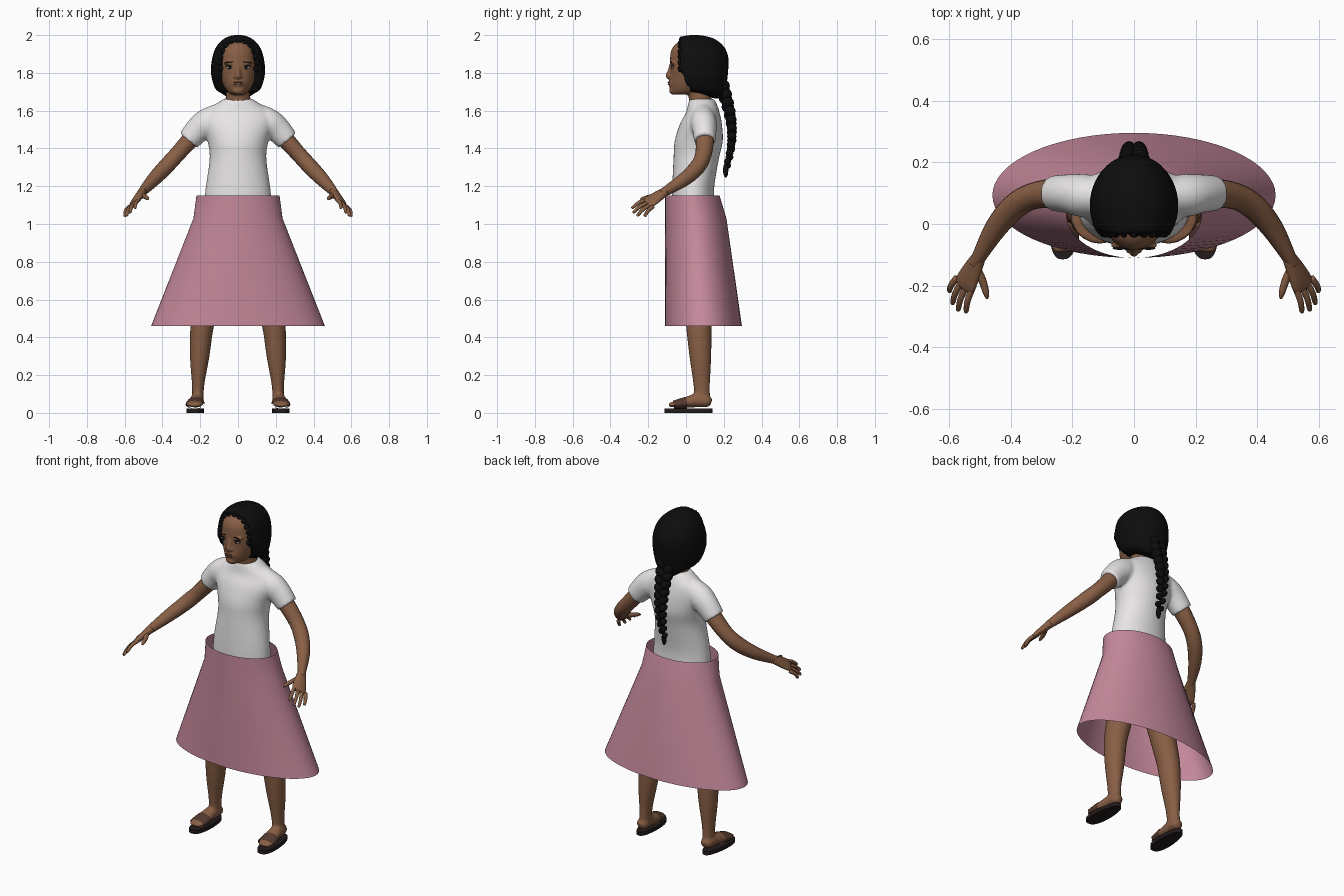
import bpy, bmesh, math, random
from mathutils import Vector, Matrix

random.seed(4)
if "Cube" in bpy.data.objects:
    bpy.data.objects.remove(bpy.data.objects["Cube"])


def material(name, r, g, b):
    m = bpy.data.materials.new(name)
    m.use_nodes = True
    m.diffuse_color = (r, g, b, 1)
    node = m.node_tree.nodes["Principled BSDF"]
    node.inputs["Base Color"].default_value = (r, g, b, 1)
    node.inputs["Roughness"].default_value = 0.8
    return m


SKIN = material("brown skin", .25, .115, .06)
SHIRT = material("white cotton", .82, .8, .8)
SKIRT = material("dusty pink", .56, .25, .33)
HAIR = material("black hair", .004, .004, .004)
SOLE = material("dark sole", .017, .011, .011)
STRAP = material("brown strap", .09, .042, .028)
LIPS = material("lip brown", .15, .06, .045)
EYE = material("eye white", .5, .47, .45)


def finish(name, mat, bm, smooth=True):
    bmesh.ops.recalc_face_normals(bm, faces=bm.faces)
    for f in bm.faces:
        f.smooth = smooth
    me = bpy.data.meshes.new(name)
    bm.to_mesh(me)
    bm.free()
    me.materials.append(mat)
    ob = bpy.data.objects.new(name, me)
    bpy.context.collection.objects.link(ob)
    return ob


def refine(rows, steps):
    """Smooth curve through rows of equal length."""
    out = []
    for i in range(len(rows) - 1):
        p, q = rows[i], rows[i + 1]
        o, r = rows[max(i - 1, 0)], rows[min(i + 2, len(rows) - 1)]
        for k in range(steps):
            t = k / steps
            out.append([b + t / 2 * (c - a + t * (2 * a - 5 * b + 4 * c - d + t * (3 * (b - c) + d - a)))
                        for a, b, c, d in zip(o, p, q, r)])
    return out + [list(rows[-1])]


def loft(name, mat, rings, side=1, n=20, ref=(0, 0, 1), steps=4, flat=False, caps=True, shape=None):
    """Tube through rings of (x, y, z, half width, half depth)."""
    rings = refine(rings, steps)
    bm, loops = bmesh.new(), []
    ref = Vector(ref)
    centres = [Vector(r[:3]) for r in rings]
    for i, r in enumerate(rings):
        if flat:
            u, v = Vector((1, 0, 0)), Vector((0, 1, 0))
        else:
            t = (centres[min(i + 1, len(rings) - 1)] - centres[max(i - 1, 0)]).normalized()
            u = ref.cross(t).normalized()
            v = t.cross(u)
        loop = []
        for k in range(n):
            a = math.tau * k / n
            p = centres[i] + u * r[3] * math.cos(a) + v * r[4] * math.sin(a)
            if shape:
                p = shape(p)
            loop.append(bm.verts.new((p.x * side, p.y, p.z)))
        loops.append(loop)
    for a, b in zip(loops, loops[1:]):
        for k in range(n):
            j = (k + 1) % n
            bm.faces.new((a[k], a[j], b[j], b[k]))
    if caps:
        bm.faces.new(loops[0])
        bm.faces.new(loops[-1])
    return finish(name, mat, bm)


def column(name, mat, rows, **kw):
    """Upright loft through rows of (z, half width, front y, back y)."""
    return loft(name, mat, [(0, (f + b) / 2, z, w, (b - f) / 2) for z, w, f, b in rows], flat=True, **kw)


def ball(name, mat, loc, scale, tilt=0.0):
    bm = bmesh.new()
    m = Matrix.Translation(loc) @ Matrix.Rotation(tilt, 4, "Y") @ Matrix.Diagonal((*scale, 1))
    bmesh.ops.create_uvsphere(bm, u_segments=16, v_segments=10, radius=1, matrix=m)
    return finish(name, mat, bm)


def fuse(parts, voxel):
    """Join overlapping parts into one continuous soft surface."""
    bpy.ops.object.select_all(action="DESELECT")
    for p in parts:
        p.select_set(True)
    bpy.context.view_layer.objects.active = parts[0]
    bpy.ops.object.join()
    re = parts[0].modifiers.new("Fuse", "REMESH")
    re.mode, re.voxel_size, re.use_smooth_shade = "VOXEL", voxel, True
    sm = parts[0].modifiers.new("Soften", "SMOOTH")
    sm.factor, sm.iterations = .5, 4


SIDES = ((1, "left"), (-1, "right"))

# Head with neck, nose, chin and brow ridge
head = [column("head", SKIN, [(1.685, .03, -.07, .03), (1.7, .054, -.081, .08), (1.74, .08, -.087, .14),
                              (1.8, .1, -.084, .17), (1.86, .108, -.085, .19), (1.92, .1, -.078, .18),
                              (1.96, .07, -.045, .14), (1.98, .02, .02, .08)], n=32),
        column("neck", SKIN, [(1.58, .07, .02, .14), (1.66, .066, .015, .135), (1.75, .062, 0, .13)]),
        loft("nose", SKIN, [(0, -.076, 1.85, .008, .01), (0, -.088, 1.81, .011, .01),
                            (0, -.094, 1.785, .014, .014), (0, -.085, 1.772, .01, .01)], ref=(0, 1, 0)),
        ball("chin", SKIN, (0, -.07, 1.706), (.03, .02, .02)),
        ball("muzzle", SKIN, (0, -.074, 1.744), (.036, .02, .024))]
for s, side in SIDES:
    head.append(ball("nostril", SKIN, (s * .015, -.085, 1.78), (.01, .012, .009)))
    head.append(ball("brow_ridge", SKIN, (s * .045, -.07, 1.852), (.034, .012, .009)))
fuse(head, .006)

# Face details
for s, side in SIDES:
    ball(side + "_eye", EYE, (s * .045, -.072, 1.829), (.02, .007, .008), s * -.1)
    ball(side + "_iris", HAIR, (s * .043, -.0765, 1.829), (.008, .004, .0075))
    ball(side + "_lashes", HAIR, (s * .046, -.074, 1.837), (.022, .007, .003), s * .1)
    ball(side + "_eyebrow", HAIR, (s * .047, -.079, 1.857), (.023, .005, .003), s * .1)
ball("upper_lip", LIPS, (0, -.089, 1.75), (.025, .008, .0055))
ball("lower_lip", LIPS, (0, -.088, 1.74), (.021, .008, .006))


# Hair swept back, with a ragged hairline
def hairline(p):
    front = -.03 + max(0, 1.82 - p.z) * .5 + random.uniform(-.008, .008)
    return Vector((p.x, max(p.y, front), p.z))


column("hair", HAIR, [(1.665, .045, .15, .2), (1.69, .085, .06, .205), (1.72, .122, -.06, .212),
                      (1.8, .143, -.1, .222), (1.88, .136, -.1, .224), (1.94, .114, -.09, .2),
                      (1.98, .075, -.06, .15), (1.997, .035, 0, .09), (2.0, .005, .035, .05)],
       n=48, shape=hairline)
for i in range(13):
    a = math.pi * (i - 1) / 10
    r = random.uniform(.92, 1.05)
    ball("hairline_tuft", HAIR, (.098 * r * math.cos(a), -.03, 1.855 + .105 * r * math.sin(a)),
         (.014, .014, .018), a)

# Plait of paired, tilted lobes
for i in range(10):
    t = i / 9
    w = 1 - .5 * t
    for s, side in SIDES:
        ball("plait_lobe", HAIR, (s * .022 * w, .195 + .048 * math.sin(2.6 * t), 1.72 - .4 * t + s * .011),
             (.03 * w, .037 * w, .036 * w), s * .6)
ball("plait_tip", HAIR, (0, .21, 1.285), (.014, .014, .04))

# T-shirt
shirt = [column("shirt", SHIRT, [(1.1, .18, -.075, .15), (1.2, .17, -.073, .15), (1.35, .15, -.066, .175),
                                 (1.44, .162, -.06, .195), (1.53, .19, -.032, .19), (1.59, .18, 0, .178),
                                 (1.63, .125, .01, .165), (1.662, .078, .018, .15)], n=36)]
for s, side in SIDES:
    shirt.append(loft("sleeve", SHIRT, [(.08, .09, 1.57, .06, .075), (.16, .092, 1.535, .07, .078),
                                        (.21, .098, 1.5, .064, .07), (.262, .1, 1.442, .058, .06)], s))
fuse(shirt, .009)

# Open flared skirt with a straight front
column("skirt", SKIRT, [(.46, .46, -.11, .296), (1.03, .236, -.11, .214), (1.15, .22, -.11, .178)],
       n=64, steps=1, caps=False)

# Hips and legs
legs = [ball("legs", SKIN, (0, .045, 1.05), (.18, .105, .15))]
for s, side in SIDES:
    legs.append(loft("leg", SKIN, [(.11, .03, 1.05, .095, .095), (.125, .045, .85, .09, .098),
                                   (.16, .062, .6, .07, .076), (.19, .068, .46, .062, .068),
                                   (.203, .076, .3, .052, .058), (.211, .083, .15, .033, .044),
                                   (.213, .087, .05, .03, .042)], s, ref=(0, 1, 0)))
    legs.append(loft("foot", SKIN, [(.215, .134, .055, .015, .018), (.215, .115, .06, .034, .03),
                                    (.218, .06, .066, .037, .037), (.225, -.01, .054, .043, .026),
                                    (.23, -.06, .046, .045, .016), (.23, -.092, .042, .03, .01)], s))
fuse(legs, .008)

# Sandals
for s, side in SIDES:
    bm = bmesh.new()
    rim = []
    for k in range(40):
        a = math.tau * k / 40
        y = .0125 + .1275 * math.cos(a)
        w = (.046 - .006 * math.cos(a)) * math.copysign(abs(math.sin(a)) ** .75, math.sin(a))
        rim.append(bm.verts.new((s * (.226 - .04 * (y - .0125) + w), y, 0)))
    top = bmesh.ops.extrude_face_region(bm, geom=[bm.faces.new(rim)])
    bmesh.ops.translate(bm, vec=(0, 0, .022),
                        verts=[v for v in top["geom"] if isinstance(v, bmesh.types.BMVert)])
    bm.faces.new(rim) if not any(all(v.co.z == 0 for v in f.verts) for f in bm.faces) else None
    finish(side + "_sandal_sole", SOLE, bm, False)
    loft(side + "_sandal_strap", STRAP, [(.224, .0, .053, .047, .032), (.227, -.03, .049, .049, .027),
                                         (.229, -.065, .044, .049, .021)], s, caps=False)

# Arms and hands
for s, side in SIDES:
    loft(side + "_arm", SKIN, [(.18, .095, 1.53, .05, .05), (.25, .1, 1.45, .049, .046),
                               (.33, .09, 1.36, .043, .042), (.39, .055, 1.295, .042, .042),
                               (.45, -.015, 1.232, .036, .036), (.505, -.11, 1.172, .023, .025),
                               (.515, -.13, 1.16, .022, .022)], s)
    loft(side + "_palm", SKIN, [(.505, -.11, 1.172, .024, .022), (.525, -.15, 1.146, .035, .02),
                                (.545, -.19, 1.12, .042, .015), (.552, -.207, 1.109, .036, .01)],
         s, ref=(.48, -.1, .52))
    tips = ((.546, -.288, 1.083), (.572, -.282, 1.058), (.59, -.26, 1.042), (.6, -.22, 1.04))
    for i, tip in enumerate(tips):
        base = Vector((.522, -.2, 1.132)).lerp(Vector((.576, -.175, 1.092)), i / 3)
        tip = Vector(tip)
        mid = base.lerp(tip, .55) + Vector((.005, 0, .008))
        near = mid.lerp(tip, .85)
        loft(side + "_finger", SKIN, [(*base, .011, .011), (*mid, .01, .01), (*near, .008, .008),
                                      (*tip, .003, .003)], s, n=10)
    loft(side + "_thumb", SKIN, [(.512, -.145, 1.155, .015, .015), (.492, -.185, 1.145, .013, .013),
                                 (.48, -.225, 1.136, .01, .01), (.477, -.242, 1.13, .004, .004)], s, n=10)
